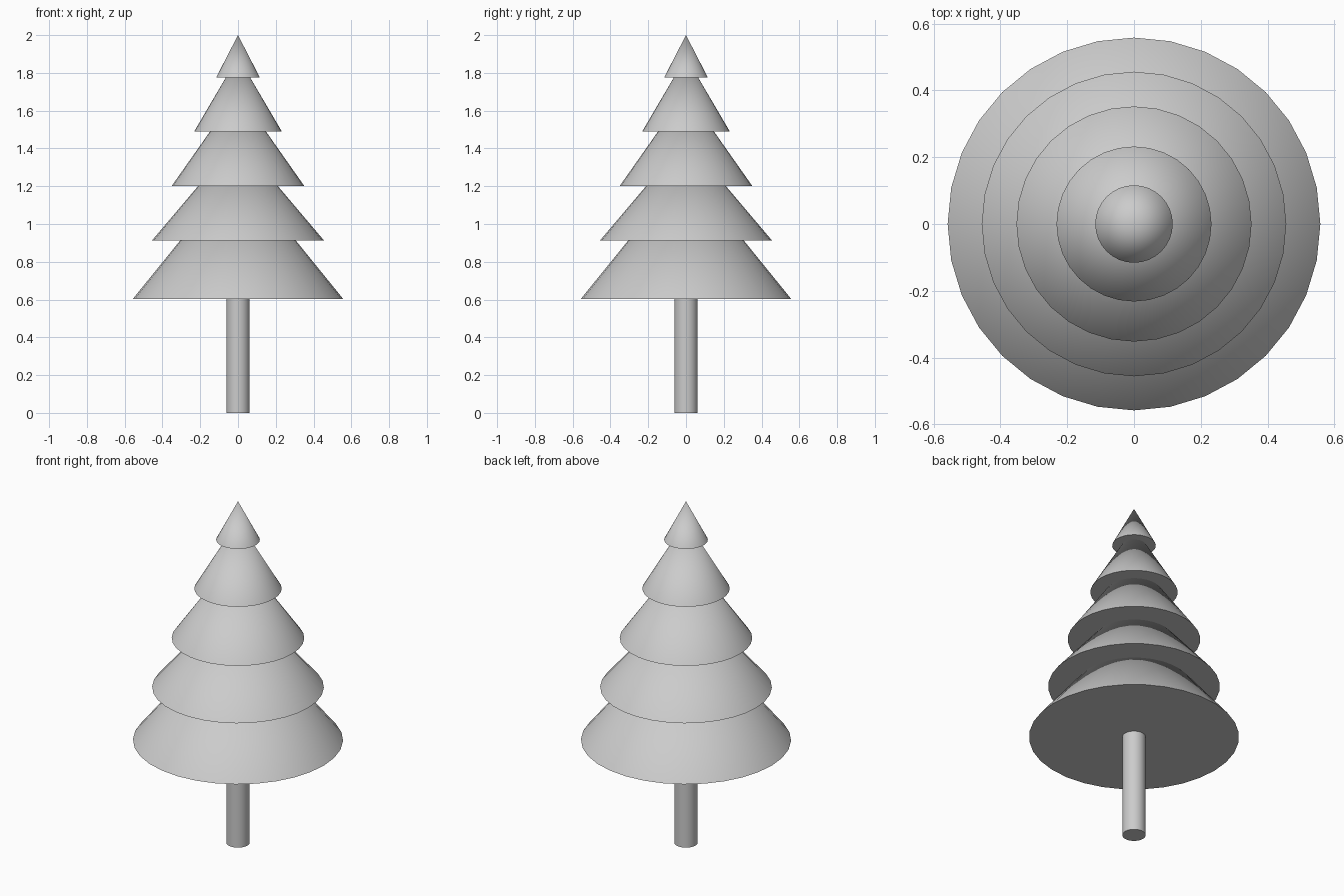
import bpy
from math import radians

if "Cube" in bpy.data.objects:
    bpy.data.objects.remove(bpy.data.objects["Cube"])

SIDES = 32


def finish(name):
    obj = bpy.context.object
    obj.name = name
    bpy.ops.object.shade_smooth_by_angle(angle=radians(35))
    return obj


def foliage_tier(name, radius, base, tip):
    bpy.ops.mesh.primitive_cone_add(vertices=SIDES, radius1=radius, radius2=0,
                                    depth=tip - base,
                                    location=(0, 0, (base + tip) / 2))
    return finish(name)


# Trunk, reaching just inside the lowest tier
TRUNK_TOP = 0.61
bpy.ops.mesh.primitive_cylinder_add(vertices=SIDES, radius=0.062,
                                    depth=TRUNK_TOP,
                                    location=(0, 0, TRUNK_TOP / 2))
finish("trunk")

# Stacked foliage cones: radius, base height, tip height
tiers = [
    (0.558, 0.602, 1.29),
    (0.456, 0.912, 1.45),
    (0.352, 1.20, 1.70),
    (0.232, 1.49, 1.885),
    (0.116, 1.775, 2.00),
]
for i, (radius, base, tip) in enumerate(tiers, 1):
    foliage_tier(f"foliage_tier_{i}", radius, base, tip)
